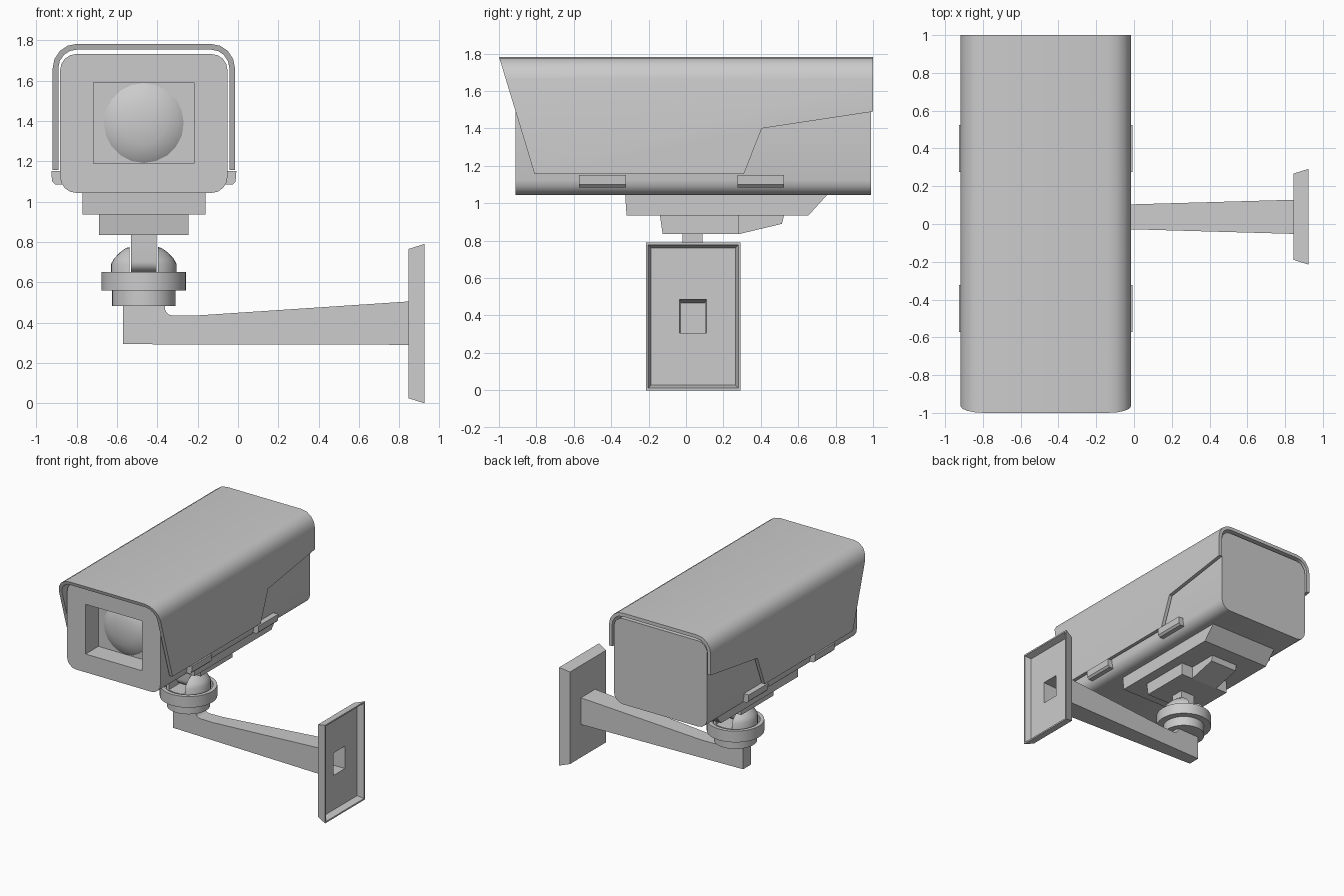
import bpy, bmesh
from math import cos, sin, pi, radians

if "Cube" in bpy.data.objects:
    bpy.data.objects.remove(bpy.data.objects["Cube"])

CX = -0.467   # camera centre line in x
CY = 0.038    # bracket centre line in y


def finish(name, bm, smooth=None):
    bmesh.ops.recalc_face_normals(bm, faces=bm.faces[:])
    me = bpy.data.meshes.new(name)
    bm.to_mesh(me)
    bm.free()
    ob = bpy.data.objects.new(name, me)
    bpy.context.collection.objects.link(ob)
    if smooth:
        smooth_by_angle(ob, smooth)
    return ob


def smooth_by_angle(ob, angle=35):
    bpy.ops.object.select_all(action='DESELECT')
    ob.select_set(True)
    bpy.context.view_layer.objects.active = ob
    bpy.ops.object.shade_smooth_by_angle(angle=radians(angle))


def loft(name, rings, smooth=None):
    """Closed solid skinned through rings of equal length."""
    bm = bmesh.new()
    vs = [[bm.verts.new(p) for p in r] for r in rings]
    n = len(rings[0])
    for a, b in zip(vs, vs[1:]):
        for i in range(n):
            j = (i + 1) % n
            bm.faces.new((a[i], a[j], b[j], b[i]))
    bm.faces.new(vs[0])
    bm.faces.new(vs[-1])
    return finish(name, bm, smooth)


def prism(name, pts, axis, lo, hi, smooth=None):
    """Extrude a 2D outline along x (outline is y,z), y (x,z) or z (x,y)."""
    put = {'x': lambda p, t: (t, p[0], p[1]),
           'y': lambda p, t: (p[0], t, p[1]),
           'z': lambda p, t: (p[0], p[1], t)}[axis]
    return loft(name, [[put(p, t) for p in pts] for t in (lo, hi)], smooth)


def box(name, x, y, z):
    return prism(name, [(x[0], y[0]), (x[1], y[0]), (x[1], y[1]), (x[0], y[1])], 'z', *z)


def lathe(name, prof, n=32, smooth=35):
    """Turn an (r, z) profile around the bracket's vertical axis."""
    rings = [[(CX + r * cos(2 * pi * i / n), CY + r * sin(2 * pi * i / n), z)
              for i in range(n)] for r, z in prof]
    return loft(name, rings, smooth)


def boolean(ob, cutter, op='DIFFERENCE', smooth=None):
    m = ob.modifiers.new('cut', 'BOOLEAN')
    m.operation, m.object, m.solver = op, cutter, 'EXACT'
    bpy.ops.object.select_all(action='DESELECT')
    ob.select_set(True)
    bpy.context.view_layer.objects.active = ob
    bpy.ops.object.modifier_apply(modifier=m.name)
    bpy.data.objects.remove(cutter)
    if smooth:
        smooth_by_angle(ob, smooth)


def arc(cx, cz, r, a0, a1, n=4):
    return [(cx + r * cos(radians(a0 + (a1 - a0) * i / n)),
             cz + r * sin(radians(a0 + (a1 - a0) * i / n))) for i in range(n + 1)]


# camera housing: rounded box with a square window recess
r = 0.08
L, R, B, T = CX - 0.415, CX + 0.415, 1.043, 1.732
outline = (arc(R - r, T - r, r, 0, 90) + arc(L + r, T - r, r, 90, 180)
           + arc(L + r, B + r, r, 180, 270) + arc(R - r, B + r, r, 270, 360))
body = prism('camera_housing', outline, 'y', -0.912, 0.99)
boolean(body, box('recess', (CX - 0.25, CX + 0.25), (-1.0, -0.75), (1.19, 1.59)), smooth=35)

# domed lens at the back of the recess
n = 20
loft('lens', [[(CX + 0.198 * k * cos(2 * pi * i / n), y, 1.39 + 0.198 * k * sin(2 * pi * i / n))
               for i in range(n)]
              for k, y in ((1, -0.74), (1, -0.755), (0.85, -0.775), (0.55, -0.793), (0.2, -0.802))],
     smooth=50)

# sun hood: bent sheet trimmed by its side outline
half, th = 0.452, 0.028
c, zc, ro = half - 0.12, 1.662, 0.12
sheet = ([(CX + half, 1.0)] + arc(CX + c, zc, ro, 0, 90) + arc(CX - c, zc, ro, 90, 180)
         + [(CX - half, 1.0), (CX - half + th, 1.0)]
         + arc(CX - c, zc, ro - th, 180, 90) + arc(CX + c, zc, ro - th, 90, 0)
         + [(CX + half - th, 1.0)])
hood = prism('sun_hood', sheet, 'y', -1.1, 1.0)
side = [(-1.005, 1.80), (-0.81, 1.157), (0.31, 1.157), (0.405, 1.40), (1.1, 1.505), (1.1, 1.80)]
boolean(hood, prism('trim', side, 'x', -1.2, 0.3), 'INTERSECT', smooth=35)

# hood clips, two on each side
for s, label in ((-1, 'left'), (1, 'right')):
    for y0, end in ((-0.572, 'front'), (0.275, 'rear')):
        prof = [(0.40, 1.085), (0.44, 1.085), (0.455, 1.10), (0.459, 1.152), (0.40, 1.152)]
        prism(f'hood_clip_{label}_{end}', [(CX + s * a, z) for a, z in prof], 'y', y0, y0 + 0.25)

# mounting plates under the housing
prism('upper_mount_plate', [(-0.326, 1.06), (-0.318, 0.935), (0.655, 0.935), (0.755, 1.045), (0.755, 1.06)],
      'x', CX - 0.305, CX + 0.305)
prism('lower_mount_plate', [(-0.14, 0.94), (-0.125, 0.835), (0.283, 0.835), (0.283, 0.94)],
      'x', CX - 0.222, CX + 0.222)
prism('lower_mount_tail', [(0.27, 0.94), (0.27, 0.835), (0.283, 0.835), (0.513, 0.89), (0.525, 0.94)],
      'x', CX - 0.12, CX + 0.12)

# swivel neck with its rounded lug
prism('swivel_neck', arc(CY - 0.004, 0.703, 0.053, 180, 360, 12) + [(CY + 0.049, 0.84), (CY - 0.057, 0.84)],
      'x', CX - 0.064, CX + 0.064, smooth=35)

# domed yoke split by a slot
yoke = lathe('swivel_yoke', [(0.163, 0.59), (0.163, 0.69), (0.147, 0.718), (0.12, 0.747),
                             (0.09, 0.769), (0.07, 0.775)])
boolean(yoke, box('slot', (CX - 0.07, CX + 0.07), (CY - 0.3, CY + 0.3), (0.645, 0.9)), smooth=35)

# locking collar, hollow at the top
lathe('collar', [(0.158, 0.483), (0.158, 0.56), (0.21, 0.56), (0.21, 0.65), (0.18, 0.65), (0.18, 0.60)])

# bracket arm, flaring toward the wall
arm_side = ([(-0.57, 0.293), (-0.57, 0.487), (-0.363, 0.487)] + arc(-0.323, 0.475, 0.04, 180, 270, 4)
            + [(-0.21, 0.435), (0.85, 0.505), (0.85, 0.29)])


def arm_half(x):
    return 0.05 + (x + 0.57) * 0.0285


arm = loft('bracket_arm', [[(x, CY + s * arm_half(x), z) for x, z in arm_side] for s in (-1, 1)])

# wall plate: tapered shell open at the back


def rect(x, inset):
    y0, y1, z0, z1 = -0.215 + inset, 0.292 - inset, inset, 0.79 - inset
    return [(x, y0, z0), (x, y1, z0), (x, y1, z1), (x, y0, z1)]


plate = loft('wall_plate', [rect(0.845, 0.025), rect(0.925, 0.0), rect(0.925, 0.012), rect(0.875, 0.028)])


# cable opening through the plate into the arm
def cable_cutter():
    return loft('cable', [[(x, y0, z0), (x, y1, z0), (x, y1, z1), (x, y0, z1)]
                          for x, y0, y1, z0, z1 in ((0.61, -0.026, 0.102, 0.307, 0.466),
                                                    (0.89, -0.035, 0.11, 0.305, 0.486))])


for part in (plate, arm):
    boolean(part, cable_cutter())
